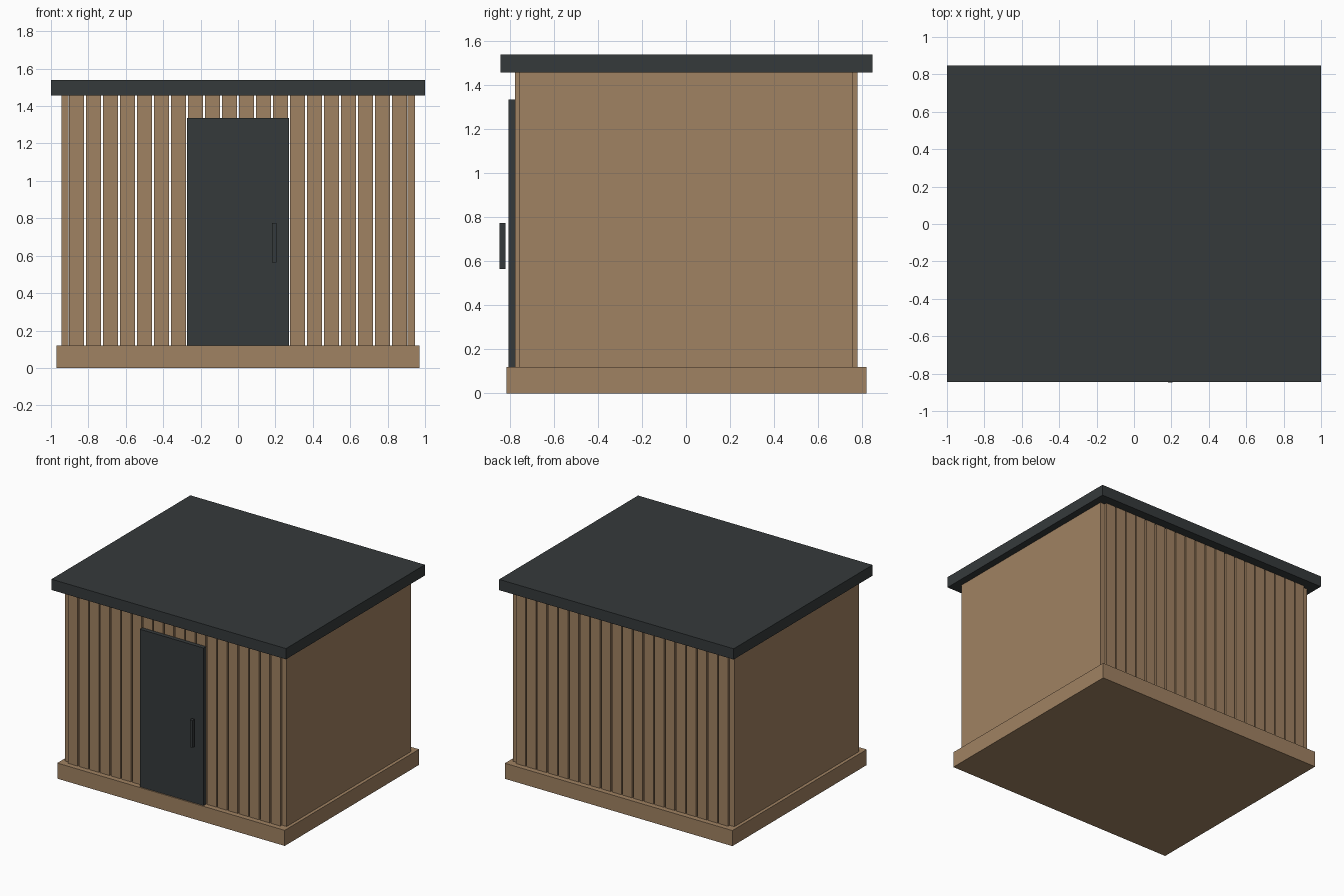
import bpy
import bmesh
from mathutils import Vector

default = bpy.data.objects.get("Cube")
if default:
    bpy.data.objects.remove(default, do_unlink=True)


def material(name, rgb):
    mat = bpy.data.materials.new(name)
    mat.use_nodes = True
    color = (*rgb, 1.0)
    mat.diffuse_color = color
    mat.node_tree.nodes["Principled BSDF"].inputs["Base Color"].default_value = color
    return mat


wood = material("warm_wood", (0.352, 0.223, 0.122))
dark = material("dark_slate", (0.036, 0.042, 0.044))


def box(name, mat, x, y, z):
    """Box from (min, max) pairs on each axis."""
    lo, hi = (Vector(c) for c in zip(x, y, z))
    bm = bmesh.new()
    bmesh.ops.create_cube(bm, size=1)
    bmesh.ops.scale(bm, vec=hi - lo, verts=bm.verts)
    mesh = bpy.data.meshes.new(name)
    bm.to_mesh(mesh)
    bm.free()
    mesh.materials.append(mat)
    obj = bpy.data.objects.new(name, mesh)
    obj.location = (lo + hi) / 2
    bpy.context.collection.objects.link(obj)
    return obj


MID_Y = 0.002            # shed centre, balanced against the door handle
FLOOR, EAVES = 0.12, 1.457
HALF_DEPTH = 0.758


def centred(half):
    return (MID_Y - half, MID_Y + half)


# Base and flat roof
box("base", wood, (-0.97, 0.97), centred(0.818), (0, FLOOR))
box("roof", dark, (-1, 1), centred(0.846), (EAVES, 1.54))

# Solid side walls
for side, x in (("right", (-0.945, -0.905)), ("left", (0.905, 0.945))):
    box(side + "_wall", wood, x, centred(HALF_DEPTH), (FLOOR, EAVES))

# Open slat walls, front and back
SLATS, PITCH, WIDTH, THICK = 20, 0.091, 0.08, 0.04
first = -PITCH * (SLATS - 1) / 2
for side, sign in (("front", -1), ("back", 1)):
    y = MID_Y + sign * HALF_DEPTH
    slat = box(side + "_slats", wood,
               (first - WIDTH / 2, first + WIDTH / 2),
               (y - THICK / 2, y + THICK / 2), (FLOOR, EAVES))
    array = slat.modifiers.new("row", 'ARRAY')
    array.count = SLATS
    array.use_relative_offset = False
    array.use_constant_offset = True
    array.constant_offset_displace = (PITCH, 0, 0)

# Door and its upright handle
box("door", dark, (-0.272, 0.272), (-0.807, -0.776), (FLOOR, 1.335))
box("door_handle", dark, (0.183, 0.206), (-0.848, -0.821), (0.564, 0.774))
